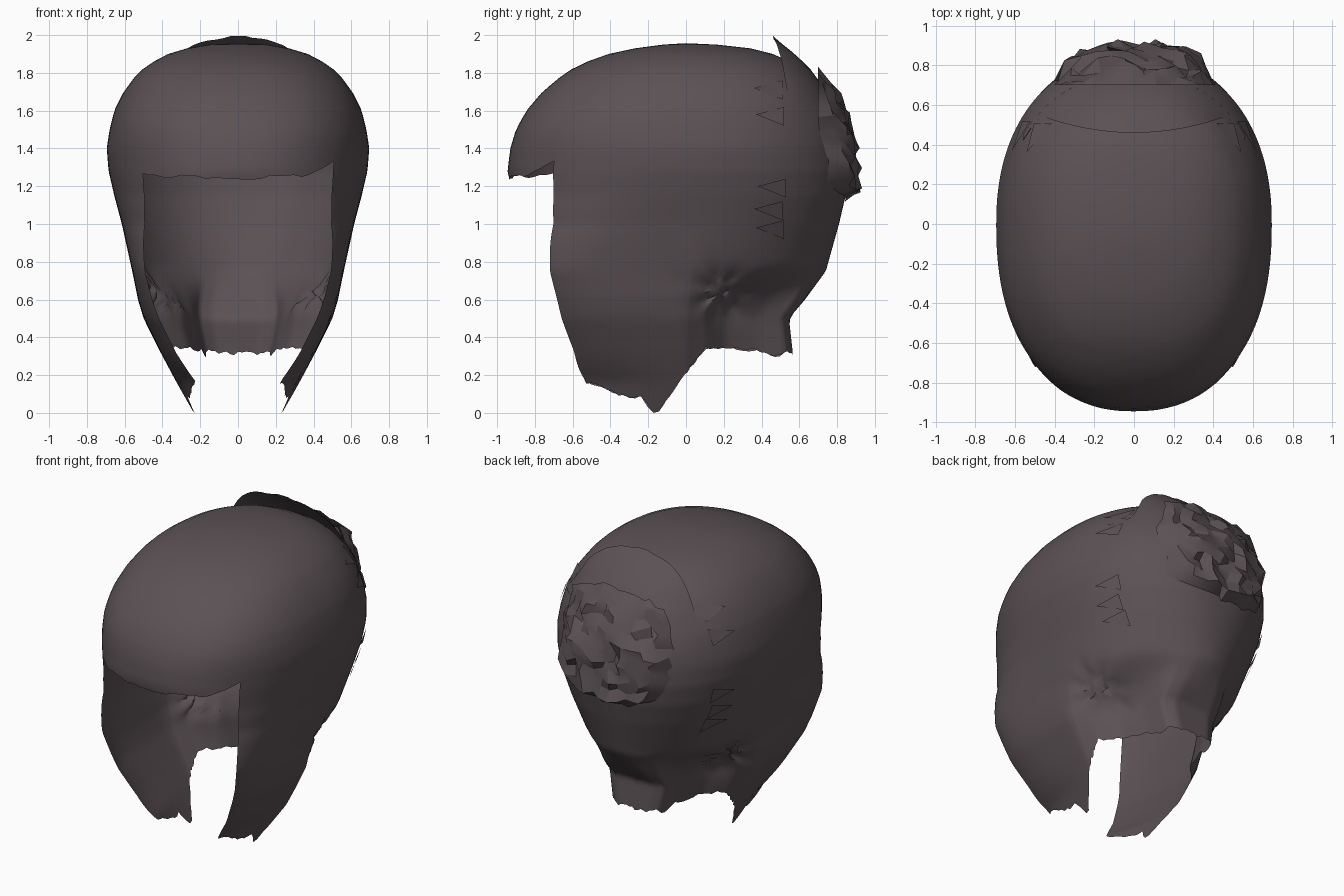
import bpy, bmesh, math, random
from mathutils import Vector

if "Cube" in bpy.data.objects:
    bpy.data.objects.remove(bpy.data.objects["Cube"])

random.seed(4)

hair = bpy.data.materials.new("dark brown hair")
hair.diffuse_color = (0.105, 0.083, 0.089, 1)
hair.use_nodes = True
hair.node_tree.nodes["Principled BSDF"].inputs["Base Color"].default_value = hair.diffuse_color

# Ring sections: z, half width, front depth, back depth, front power, back power
RINGS = [
    (0.00, .24, .70, .50, 1.9, 1.4), (0.17, .33, .76, .56, 1.9, 1.4),
    (0.32, .41, .73, .565, 3.2, 1.4), (0.50, .50, .78, .545, 4.0, 1.5),
    (0.60, .53, .79, .63, 4.6, 1.6), (0.75, .56, .815, .74, 5.5, 1.8),
    (1.00, .615, .867, .81, 3.2, 2.1), (1.15, .655, .916, .845, 2.53, 2.2),
    (1.28, .685, .945, .86, 2.3, 2.2), (1.40, .695, .93, .85, 2.3, 2.2),
    (1.50, .68, .90, .83, 2.4, 2.2), (1.60, .655, .845, .79, 2.4, 2.2),
    (1.70, .605, .76, .74, 2.4, 2.2), (1.80, .53, .64, .65, 2.4, 2.2),
    (1.85, .465, .55, .57, 2.3, 2.2), (1.90, .37, .41, .46, 2.2, 2.2),
    (1.93, .27, .27, .34, 2.2, 2.2), (1.95, .15, .12, .16, 2.2, 2.2),
]
# Nape section: quarter turn, share of width, share of depth
NAPE = [(0, 1, 0), (.3, .88, .18), (.45, .62, .38), (.6, .47, .68), (.75, .41, .93), (.85, .27, 1), (1, 0, 1)]


def lerp_table(table, v):
    """Interpolate the rows of a table by their first column."""
    if v <= table[0][0]:
        return table[0][1:]
    for a, b in zip(table, table[1:]):
        if v <= b[0]:
            t = (v - a[0]) / (b[0] - a[0])
            return [p + (q - p) * t for p, q in zip(a[1:], b[1:])]
    return table[-1][1:]


def ring_point(ang, z):
    w, f, b, pf, pb = lerp_table(RINGS, z)
    c, s = math.cos(ang), math.sin(ang)
    depth, p = (f, pf) if s < 0 else (b, pb)
    x, y = w * abs(c) ** (2 / p), depth * abs(s) ** (2 / p)
    if s < 0:
        y = -y
    elif z < .8:
        # hair gathered in to the narrow nape
        k = min(1, (.8 - z) / .3)
        k = k * k * (3 - 2 * k)
        nx, ny = lerp_table(NAPE, math.asin(min(1, s)) / (math.pi / 2))
        x, y = x + (w * nx - x) * k, y + (b * ny - y) * k
    # puckered dent behind each ear
    d = math.hypot(y - .18, z - .64)
    x -= math.exp(-(d / .12) ** 2) * .045 * (1 + .5 * math.cos(7 * math.atan2(z - .64, y - .18)))
    return Vector((math.copysign(max(x, 0), c), y, z))


def back_y(x, z):
    w, f, b, pf, pb = lerp_table(RINGS, z)
    return b * max(0, 1 - (abs(x) / w) ** pb) ** (1 / pb)


def crown_z(x, y):
    lo, hi = 1.0, 1.95
    for _ in range(25):
        m = (lo + hi) / 2
        lo, hi = (m, hi) if back_y(x, m) > y else (lo, m)
    return lo


def grid(bm, rows, closed=False):
    """Bridge rows of points with quads."""
    vs = [[bm.verts.new(p) for p in r] for r in rows]
    n = len(vs[0])
    for a, b in zip(vs, vs[1:]):
        for i in range(n if closed else n - 1):
            j = (i + 1) % n
            bm.faces.new((a[i], a[j], b[j], b[i]))
    return vs


def finish(bm, name, angle):
    bmesh.ops.remove_doubles(bm, verts=bm.verts, dist=.0005)
    bmesh.ops.recalc_face_normals(bm, faces=bm.faces)
    me = bpy.data.meshes.new(name)
    bm.to_mesh(me)
    bm.free()
    ob = bpy.data.objects.new(name, me)
    bpy.context.collection.objects.link(ob)
    me.materials.append(hair)
    bpy.context.view_layer.objects.active = ob
    ob.select_set(True)
    bpy.ops.object.shade_smooth_by_angle(angle=math.radians(angle))
    ob.select_set(False)


# Main hair shell: crown, fringe over the forehead, curtain round sides and back
EDGE = math.radians(45.4)
SEAM = 1.36
front = [-math.pi + EDGE + (math.pi - 2 * EDGE) * i / 24 for i in range(25)]
sides = [-EDGE + (math.pi + 2 * EDGE) * i / 108 for i in range(109)]

bm = bmesh.new()
levels = [SEAM + (1.86 - SEAM) * i / 12 for i in range(13)] + [1.88, 1.9, 1.915, 1.93, 1.94, 1.95]
crown = grid(bm, [[ring_point(a, z) for a in front[:-1] + sides[:-1]] for z in levels], True)
pole = bm.verts.new((0, 0, 1.957))
top = crown[-1]
for i, v in enumerate(top):
    bm.faces.new((v, top[(i + 1) % len(top)], pole))


def fringe_bottom(i):
    x = (i - 12) / 12
    return 1.245 + .03 * abs(x) ** 3 + (.05 * x ** 4 if x > 0 else 0) + random.uniform(-.012, .012)


hem = [fringe_bottom(i) for i in range(25)]
grid(bm, [[ring_point(a, SEAM + (h - SEAM) * k / 3) for a, h in zip(front, hem)] for k in range(4)])

# Lower edge of the curtain as height against depth, cheek points to nape
HEM = [(-.56, .17), (-.45, .14), (-.29, .06), (-.26, .11), (-.19, .0), (-.16, .0), (-.10, .07),
       (.03, .25), (.10, .34), (.20, .345), (.42, .325), (.48, .29), (.53, .33), (.57, .31)]
low = [lerp_table(HEM, ring_point(a, .15 if math.sin(a) < 0 else .33).y)[0] for a in sides]
low = [z + random.uniform(-.008, .012) * (z > .02) for z in low]
grid(bm, [[ring_point(a, SEAM + (z - SEAM) * k / 40) for a, z in zip(sides, low)] for k in range(41)])
finish(bm, "hair_shell", 50)

# Back layer swept over the crown, its front lip lifted and ragged
bm = bmesh.new()
rows = []
for k in range(7):
    t = k / 6
    row = []
    for i in range(29):
        x = -.56 + 1.12 * i / 28
        end = back_y(x, 1.45) - .08
        start = min(.46 + .12 * (x / .56) ** 2, end - .03)
        y = start + (end - start) * t
        lift = .008 + .085 * (1 - t) ** 1.3 * max(0, 1 - (x / .44) ** 4)
        if k == 0:
            lift += random.uniform(-.008, .004)
        row.append((x, y, min(crown_z(x, y) + lift, 2.0)))
    rows.append(row)
grid(bm, rows)
finish(bm, "back_layer", 50)

# Jagged lock tips where the back layer overlaps the sides
bm = bmesh.new()


def on_side(side, y, z):
    w, f, b, pf, pb = lerp_table(RINGS, z)
    return (side * (w * (1 - (y / b) ** pb) ** (1 / pb) + .014), y, z)


for side in (-1, 1):
    for z, y0 in ((1.72, .36), (1.58, .37), (1.2, .38), (1.08, .36), (.98, .37)):
        pts = [on_side(side, y0, z), on_side(side, y0 + .15, z - .06), on_side(side, y0 + .15, z + .04)]
        bm.faces.new([bm.verts.new(p) for p in (pts if side > 0 else pts[::-1])])
finish(bm, "lock_tips", 50)

# Crumpled flat bun on the back of the head: a rounded square with a folded rim
bm = bmesh.new()
N = 12
rows = []
for j in range(N + 1):
    row = []
    for i in range(N + 1):
        u, v = 2 * i / N - 1, 2 * j / N - 1
        rim = max(abs(u), abs(v)) > .99
        if rim:
            u, v = u * .99, v * .99
        ju, jv = random.uniform(-.05, .05), random.uniform(-.05, .05)
        x = .40 * (u * math.sqrt(1 - .3 * v * v) + ju)
        z = 1.475 + .35 * (v * math.sqrt(1 - .3 * u * u) + jv)
        r = min(1, math.hypot(u, v))
        y = back_y(x, z) + (.004 if rim else .03 + .03 * r + random.uniform(-.03, .035))
        row.append((x, min(max(y, .70 + (0 if rim else .02)), .945), z))
    rows.append(row)
grid(bm, rows)
finish(bm, "bun", 25)
